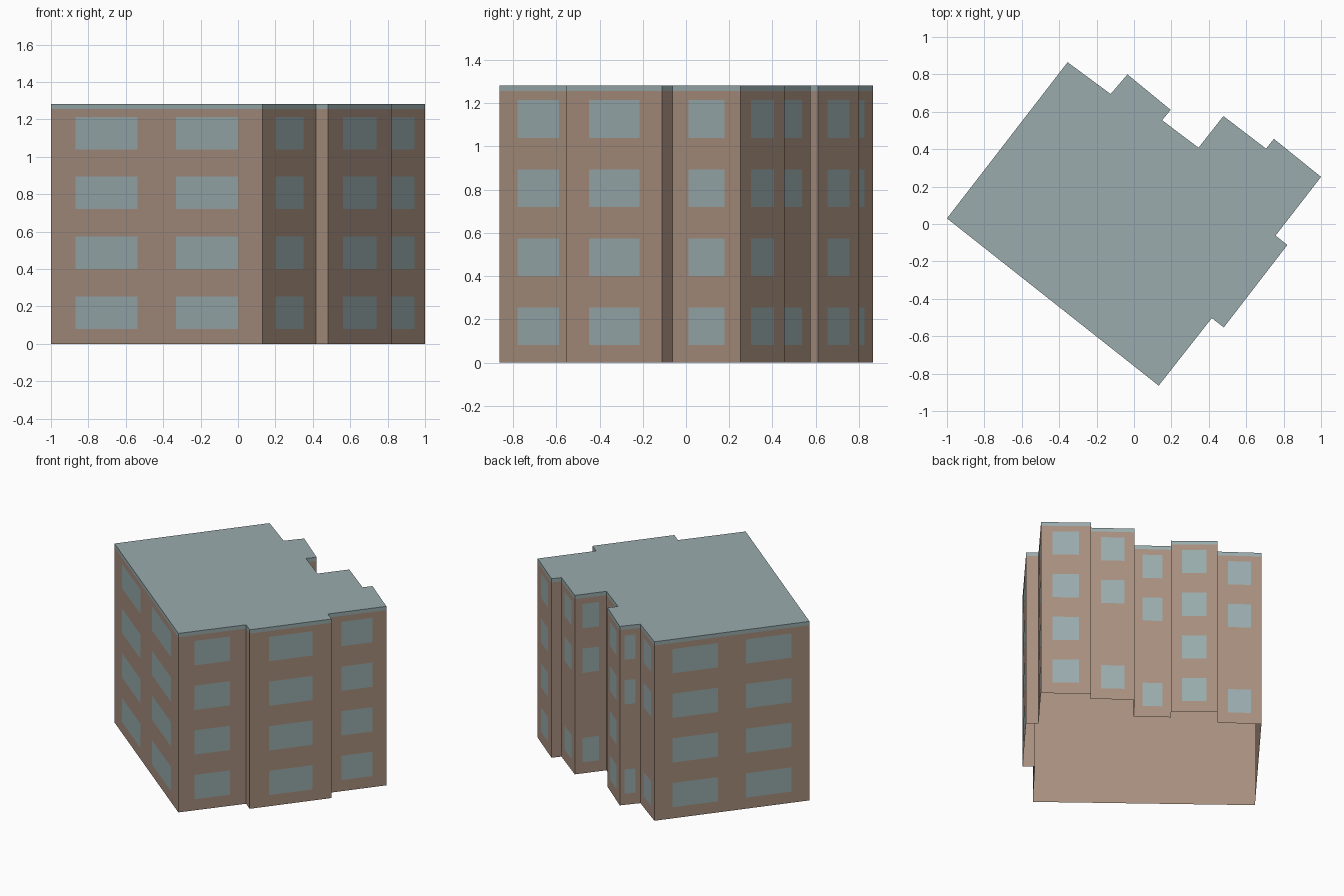
import bpy
import bmesh
from mathutils import Vector

old = bpy.data.objects.get("Cube")
if old:
    bpy.data.objects.remove(old, do_unlink=True)


def material(name, color):
    mat = bpy.data.materials.new(name)
    mat.use_nodes = True
    mat.diffuse_color = color
    bsdf = mat.node_tree.nodes["Principled BSDF"]
    bsdf.inputs["Base Color"].default_value = color
    bsdf.inputs["Roughness"].default_value = 0.9
    return mat


brick = material("brown_wall", (0.39, 0.275, 0.21, 1))
teal = material("grey_teal", (0.32, 0.41, 0.42, 1))


def finish(name, bm, mat):
    mesh = bpy.data.meshes.new(name)
    bm.to_mesh(mesh)
    bm.free()
    mesh.materials.append(mat)
    obj = bpy.data.objects.new(name, mesh)
    bpy.context.collection.objects.link(obj)


def shell(name, outline, low, high, mat, capped):
    """Upright walls around an outline, open below, with an optional top."""
    bm = bmesh.new()
    lower = [bm.verts.new((x, y, low)) for x, y in outline]
    upper = [bm.verts.new((x, y, high)) for x, y in outline]
    for i in range(len(outline)):
        j = (i + 1) % len(outline)
        bm.faces.new((lower[i], lower[j], upper[j], upper[i]))
    if capped:
        bm.faces.new(upper)
    finish(name, bm, mat)


# Stepped footprint, counter-clockwise from the left corner of the front wall
footprint = [
    (-1, 0.03), (0.132, -0.864), (0.416, -0.503), (0.48, -0.553),
    (0.82, -0.112), (0.757, -0.062), (1, 0.252), (0.748, 0.455),
    (0.706, 0.403), (0.478, 0.577), (0.345, 0.408), (0.15, 0.555),
    (0.196, 0.61), (-0.035, 0.8), (-0.125, 0.695), (-0.355, 0.865),
]
HEIGHT, EAVES = 1.283, 1.256
shell("building_walls", footprint, 0, EAVES, brick, False)
shell("flat_roof", footprint, EAVES, HEIGHT, teal, True)

# Window columns as spans along each wall, keyed by the wall's first corner
PAIR = [(0.117, 0.41), (0.592, 0.884)]
SINGLE = [(0.235, 0.765)]
ALL_FLOORS, NO_SECOND = (0, 1, 2, 3), (0, 2, 3)
layout = {
    0: (PAIR, ALL_FLOORS), 1: (SINGLE, ALL_FLOORS), 3: (SINGLE, ALL_FLOORS),
    5: (SINGLE, ALL_FLOORS), 6: (SINGLE, ALL_FLOORS), 8: (SINGLE, NO_SECOND),
    9: (SINGLE, NO_SECOND), 10: (SINGLE, NO_SECOND), 12: (SINGLE, ALL_FLOORS),
    13: (SINGLE, NO_SECOND), 14: (SINGLE, NO_SECOND), 15: (PAIR, ALL_FLOORS),
}
SILL, STOREY, TALL, GAP = 0.08, 0.32, 0.174, 0.001

# Flat window panes lying on the walls
bm = bmesh.new()
for wall, (spans, floors) in layout.items():
    start = Vector((*footprint[wall], 0))
    end = Vector((*footprint[(wall + 1) % len(footprint)], 0))
    along = end - start
    out = Vector((along.y, -along.x, 0)).normalized() * GAP
    for a, b in spans:
        for floor in floors:
            low = out + Vector((0, 0, SILL + STOREY * floor))
            high = low + Vector((0, 0, TALL))
            left, right = start + along * a, start + along * b
            corners = (left + low, right + low, right + high, left + high)
            bm.faces.new([bm.verts.new(c) for c in corners])
finish("windows", bm, teal)
